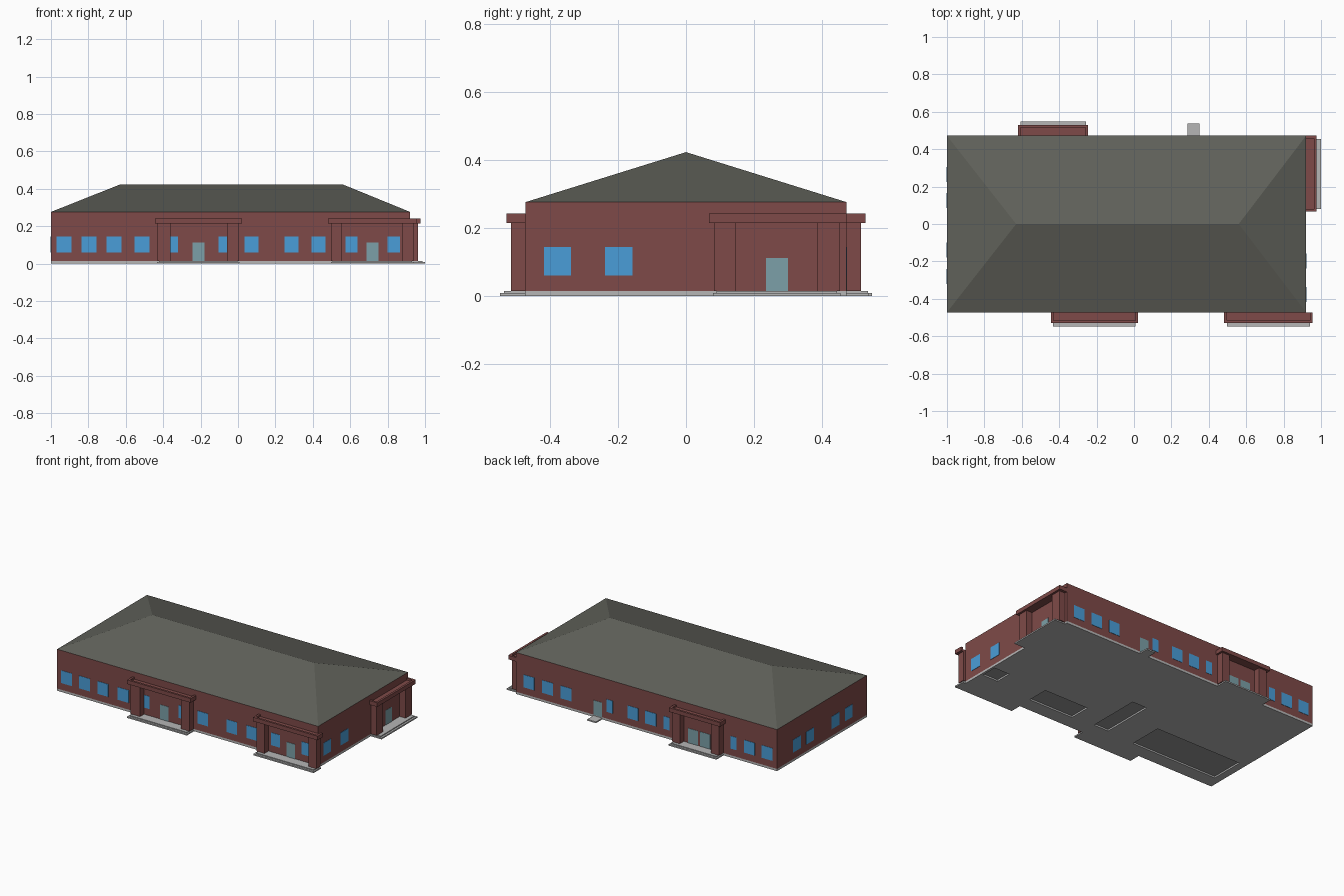
import bpy, bmesh

if "Cube" in bpy.data.objects:
    bpy.data.objects.remove(bpy.data.objects["Cube"])

X0, X1, Y = -1.0, 0.92, 0.472          # wall planes
BASE, EAVE, RIDGE = 0.015, 0.276, 0.423


def material(name, r, g, b):
    m = bpy.data.materials.new(name)
    lin = [((c / 255 + 0.055) / 1.055) ** 2.4 for c in (r, g, b)]
    m.diffuse_color = (*lin, 1)
    m.use_nodes = True
    m.node_tree.nodes["Principled BSDF"].inputs["Base Color"].default_value = m.diffuse_color
    return m


BRICK = material("red brick", 126, 74, 72)
ROOF = material("dark roof", 96, 97, 90)
GLASS = material("blue glass", 74, 158, 216)
DOOR = material("teal door", 124, 160, 168)
STONE = material("light concrete", 182, 182, 182)
FLOOR = material("dark floor", 150, 150, 150)


def mesh_object(name, bm, mat):
    bmesh.ops.recalc_face_normals(bm, faces=bm.faces)
    me = bpy.data.meshes.new(name)
    bm.to_mesh(me)
    bm.free()
    me.materials.append(mat)
    ob = bpy.data.objects.new(name, me)
    bpy.context.collection.objects.link(ob)
    return ob


def box(name, x0, x1, y0, y1, z0, z1, mat):
    bm = bmesh.new()
    bmesh.ops.create_cube(bm, size=1)
    for v in bm.verts:
        v.co = (x0 if v.co.x < 0 else x1,
                y0 if v.co.y < 0 else y1,
                z0 if v.co.z < 0 else z1)
    return mesh_object(name, bm, mat)


def on_wall(name, side, a0, a1, d0, d1, z0, z1, mat):
    """Box along a wall: a = position along it, d = distance out from it."""
    if side == "front":
        return box(name, a0, a1, -Y - d1, -Y - d0, z0, z1, mat)
    if side == "back":
        return box(name, a0, a1, Y + d0, Y + d1, z0, z1, mat)
    if side == "right":
        return box(name, X1 + d0, X1 + d1, a0, a1, z0, z1, mat)
    return box(name, X0 - d1, X0 - d0, a0, a1, z0, z1, mat)


# Brick body
box("walls", X0, X1, -Y, Y, BASE, EAVE, BRICK)

# Hipped roof: a box whose top is pinched into the ridge
bm = bmesh.new()
eave = [bm.verts.new(p) for p in ((X0, -Y, EAVE), (X1, -Y, EAVE), (X1, Y, EAVE), (X0, Y, EAVE))]
left, right = bm.verts.new((-0.63, 0, RIDGE)), bm.verts.new((0.56, 0, RIDGE))
a, b, c, d = eave
for f in ((a, b, right, left), (c, d, left, right), (b, c, right), (d, a, left), (d, c, b, a)):
    bm.faces.new(f)
mesh_object("hipped_roof", bm, ROOF)

# Foundation with shallow recesses in its underside
slab = box("foundation", X0, X1, -Y, Y, 0, BASE, STONE)
recesses = [(0.79, 0.905, -0.33, -0.22), (0.17, 0.50, -0.375, -0.23),
            (-0.10, 0.01, -0.36, 0.0), (-0.95, -0.31, -0.38, -0.15)]
for i, r in enumerate(recesses):
    cutter = box(f"recess_cutter_{i}", *r, -0.02, 0.012, STONE)
    cutter.hide_render = True
    cutter.hide_set(True)
    mod = slab.modifiers.new("recess", "BOOLEAN")
    mod.operation, mod.solver, mod.object = "DIFFERENCE", "EXACT", cutter
    box(f"recess_floor_{i}", *r, 0.0105, 0.0125, FLOOR)


# Porches: steps, two piers, parapet rim around a lower deck
def porch(name, side, a0, a1, piers, out):
    rim, col = 0.057, 0.043
    on_wall(name + "_lower_step", side, piers[0] - 0.002, piers[3] + 0.002, 0, out, 0, 0.009, STONE)
    on_wall(name + "_upper_step", side, piers[0] + 0.008, piers[3] - 0.008, 0, out - 0.013, 0.009, BASE, STONE)
    for i in (0, 2):
        on_wall(f"{name}_pier_{i // 2}", side, piers[i], piers[i + 1], 0, col, BASE, 0.216, BRICK)
    on_wall(name + "_deck", side, a0, a1, 0, rim, 0.215, 0.229, BRICK)
    on_wall(name + "_rim_front", side, a0, a1, col, rim, 0.229, 0.242, BRICK)
    on_wall(name + "_rim_end_0", side, a0, a0 + 0.014, 0, col, 0.229, 0.242, BRICK)
    on_wall(name + "_rim_end_1", side, a1 - 0.014, a1, 0, col, 0.229, 0.242, BRICK)


porch("front_left_porch", "front", -0.445, 0.022, (-0.43, -0.36, -0.06, 0.005), 0.076)
porch("front_right_porch", "front", 0.482, 0.955, (0.498, 0.555, 0.88, 0.938), 0.076)
porch("right_porch", "right", 0.067, 0.472, (0.082, 0.147, 0.385, 0.453), 0.08)
porch("back_porch", "back", -0.62, -0.245, (-0.605, -0.545, -0.315, -0.258), 0.076)
on_wall("back_step", "back", 0.286, 0.35, 0, 0.066, 0, 0.009, STONE)

# Windows: (start, width) along each wall
W, N = 0.08, 0.045
windows = {
    "front": [(-0.97, W), (-0.837, W), (-0.703, W), (-0.553, W), (-0.40, W), (-0.104, W),
              (0.035, 0.075), (0.249, 0.075), (0.393, 0.075), (0.575, 0.065), (0.80, 0.065)],
    "back": [(-0.968, W), (-0.837, W), (-0.703, N), (-0.21, N), (-0.112, W), (0.02, W),
             (0.208, N), (0.51, W), (0.648, W), (0.785, W)],
    "right": [(-0.418, W), (-0.238, W)],
    "left": [(0.225, W), (0.085, W), (-0.18, W), (-0.32, W)],
}
for side, spans in windows.items():
    for i, (s, w) in enumerate(spans):
        on_wall(f"{side}_window_{i}", side, s, s + w, -0.002, 0.002, 0.06, 0.144, GLASS)

# Doors
doors = [("front", -0.243, -0.18), ("front", 0.687, 0.751), ("right", 0.235, 0.30),
         ("back", 0.286, 0.35), ("back", -0.51, -0.435), ("back", -0.42, -0.345)]
for i, (side, s, e) in enumerate(doors):
    on_wall(f"{side}_door_{i}", side, s, e, -0.002, 0.002, BASE, 0.112, DOOR)
